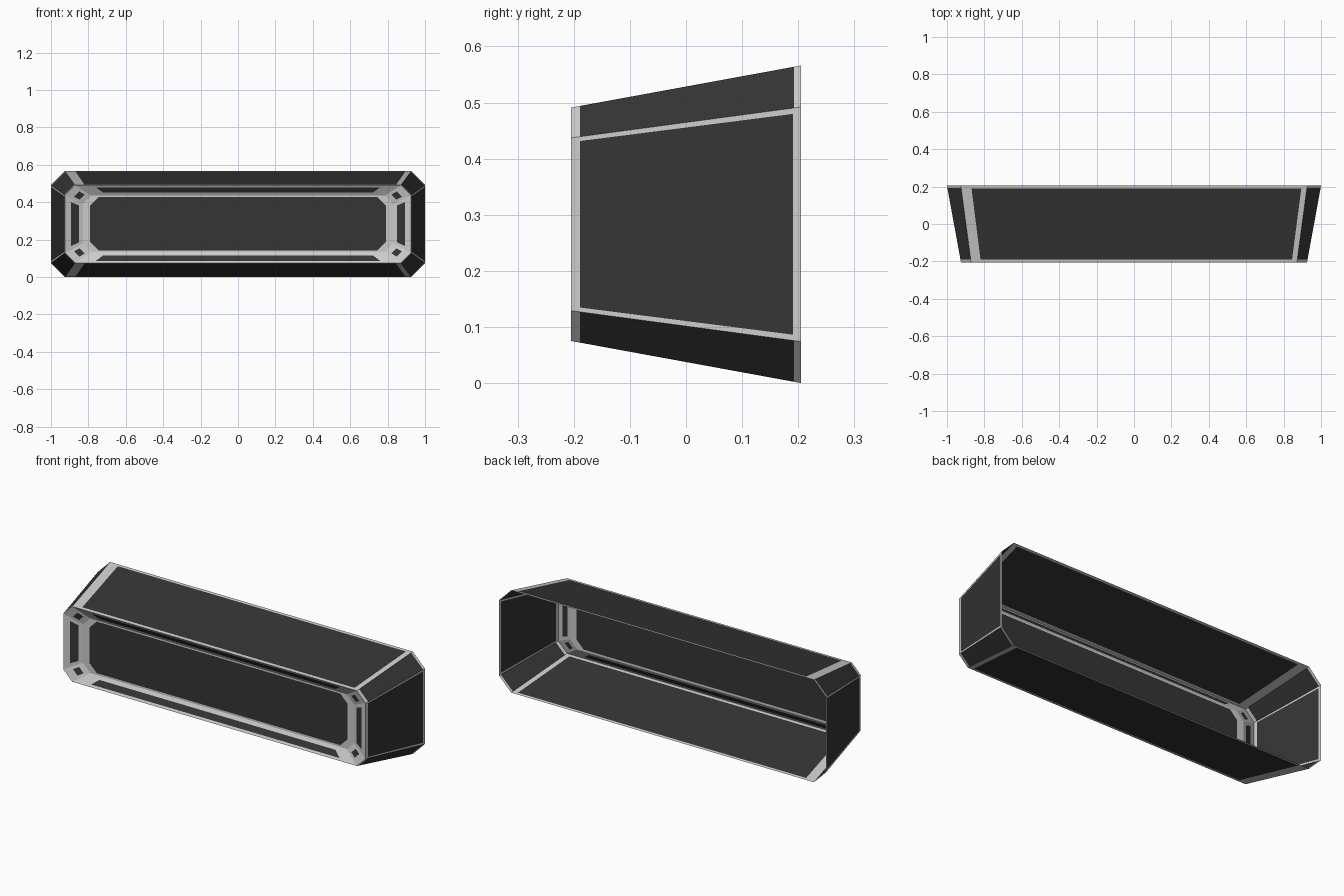
import bpy, bmesh
from mathutils import Vector

if "Cube" in bpy.data.objects:
    bpy.data.objects.remove(bpy.data.objects["Cube"])


def flat(name, v):
    m = bpy.data.materials.new(name)
    m.diffuse_color = (v, v, v, 1)
    m.use_nodes = True
    m.node_tree.nodes["Principled BSDF"].inputs["Base Color"].default_value = m.diffuse_color
    return m


MATS = [flat("light grey edge", 0.60), flat("charcoal panel", 0.035)]


def octagon(y, hw, z0, z1, c):
    """Chamfered rectangle, counter-clockwise seen from the front, from bottom left."""
    return [Vector((x, y, z)) for x, z in (
        (-hw + c, z0), (hw - c, z0), (hw, z0 + c), (hw, z1 - c),
        (hw - c, z1), (-hw + c, z1), (-hw, z1 - c), (-hw, z0 + c))]


def add(bm, pts, mat):
    f = bm.faces.new([bm.verts.new(p) for p in pts])
    f.material_index = mat


def ring(bm, outer, inner):
    n = len(outer)
    for i in range(n):
        j = (i + 1) % n
        if (outer[i] - inner[i]).length + (outer[j] - inner[j]).length > 1e-5:
            add(bm, [outer[i], outer[j], inner[j], inner[i]], 0)


def panel(bm, a, b, c, d, m):
    """Quad with a dark field inset by margins u0, u1, v0, v1 inside a light border."""
    def at(u, v):
        return a.lerp(b, u).lerp(d.lerp(c, u), v)
    u0, u1, v0, v1 = m
    inner = [at(u0, v0), at(1 - u1, v0), at(1 - u1, 1 - v1), at(u0, 1 - v1)]
    ring(bm, [a, b, c, d], inner)
    add(bm, inner, 1)


def finish(bm, name):
    bmesh.ops.remove_doubles(bm, verts=bm.verts, dist=1e-5)
    me = bpy.data.meshes.new(name)
    bm.to_mesh(me)
    bm.free()
    for m in MATS:
        me.materials.append(m)
    ob = bpy.data.objects.new(name, me)
    bpy.context.collection.objects.link(ob)


def band(name, a, b, margins):
    bm = bmesh.new()
    for i in range(8):
        j = (i + 1) % 8
        panel(bm, a[i], a[j], b[j], b[i], margins[i])
    finish(bm, name)


rear = octagon(0.205, 1.0, 0.0, 0.566, 0.074)
front = octagon(-0.205, 0.925, 0.075, 0.491, 0.054)
recess = octagon(-0.170, 0.83, 0.133, 0.435, 0.045)
field = octagon(-0.170, 0.79, 0.143, 0.428, 0.045)

# tapered outer housing, open at the back
chamfer = (0, 0, 0.03, 0.04)
side = (0.025, 0.025, 0.035, 0.04)
band("housing", rear, front, [
    (0.03, 0.016, 0.035, 0.04), chamfer, side, chamfer,
    (0.016, 0.03, 0.035, 0.04), chamfer, side, chamfer])

# sloping frame around the front recess
long = (0.055, 0.055, 0.2, 0.3)
short = (0.075, 0.075, 0.35, 0.22)
spot = (0.22, 0.22, 0.4, 0.28)
band("front_frame", front, recess,
     [long, spot, short, spot, long, spot, short, spot])

# recessed front plate with dark field
bm = bmesh.new()
ring(bm, recess, field)
add(bm, field, 1)
finish(bm, "front_plate")
